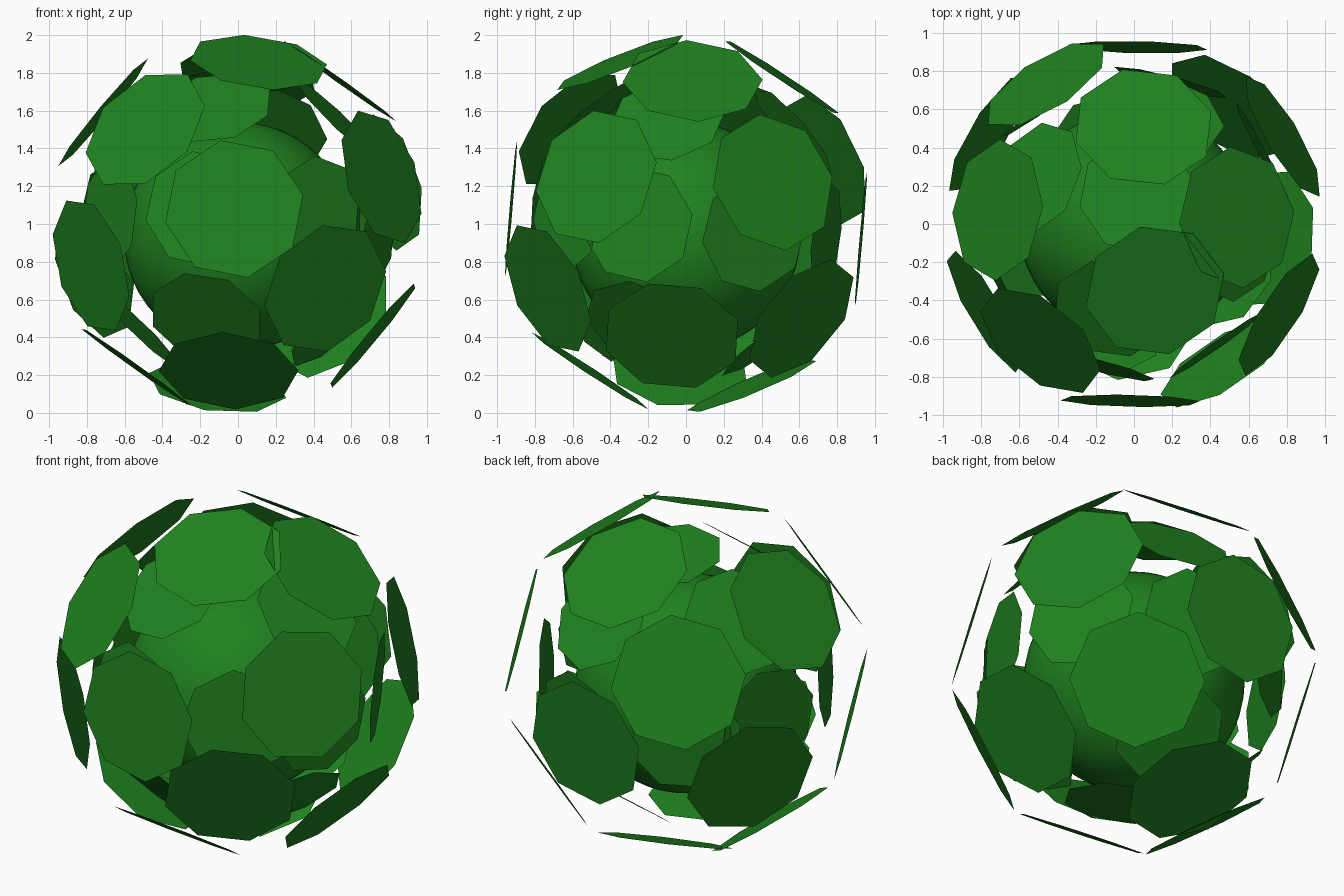
import bpy, bmesh, math
from mathutils import Vector

if "Cube" in bpy.data.objects:
    bpy.data.objects.remove(bpy.data.objects["Cube"])

CENTRE = Vector((0, 0, 1))

green = bpy.data.materials.new("leaf_green")
green.diffuse_color = (0.014, 0.225, 0.014, 1)
green.use_nodes = True
green.node_tree.nodes["Principled BSDF"].inputs["Base Color"].default_value = green.diffuse_color


def leaf_shell(name, directions, distance, radius, sides=8):
    """Flat octagons facing outward along each direction and its opposite."""
    bm = bmesh.new()
    for d in directions:
        for sign in (1, -1):
            n = Vector(d).normalized() * sign
            u = n.orthogonal().normalized()
            v = n.cross(u)
            ring = []
            for i in range(sides):
                t = math.tau * (i + 0.25) / sides
                ring.append(bm.verts.new(n * distance + (u * math.cos(t) + v * math.sin(t)) * radius))
            bm.faces.new(ring)
    mesh = bpy.data.meshes.new(name)
    bm.to_mesh(mesh)
    bm.free()
    obj = bpy.data.objects.new(name, mesh)
    obj.location = CENTRE
    mesh.materials.append(green)
    bpy.context.collection.objects.link(obj)


# Smooth core, set slightly low inside the leaves
bpy.ops.mesh.primitive_uv_sphere_add(segments=48, ring_count=24, radius=0.605, location=(0, 0, 0.935))
core = bpy.context.object
core.name = "foliage_core"
core.data.materials.append(green)
bpy.ops.object.shade_smooth()

# Outer leaves, nine opposite pairs
leaf_shell("outer_leaves", [
    (-0.02, -0.93, 0.08), (0.46, -0.73, -0.34), (-0.49, -0.61, 0.50),
    (-0.78, -0.46, -0.22), (0.76, -0.475, 0.25), (0.11, -0.35, 0.86),
    (-0.05, -0.51, -0.78), (-0.725, 0.075, 0.60), (0.54, 0.035, 0.76),
], 0.93, 0.372)

# Inner leaves, nine opposite pairs turned against the outer ones
leaf_shell("inner_leaves", [
    (-0.12, -0.44, 0.61), (0.71, -0.25, 0.0), (0.44, -0.63, 0.05),
    (-0.17, -0.57, -0.50), (-0.19, -0.74, 0.08), (-0.68, -0.36, 0.05),
    (0.02, 0.15, 0.75), (-0.51, 0.24, 0.53), (0.53, -0.10, 0.55),
], 0.77, 0.312)
